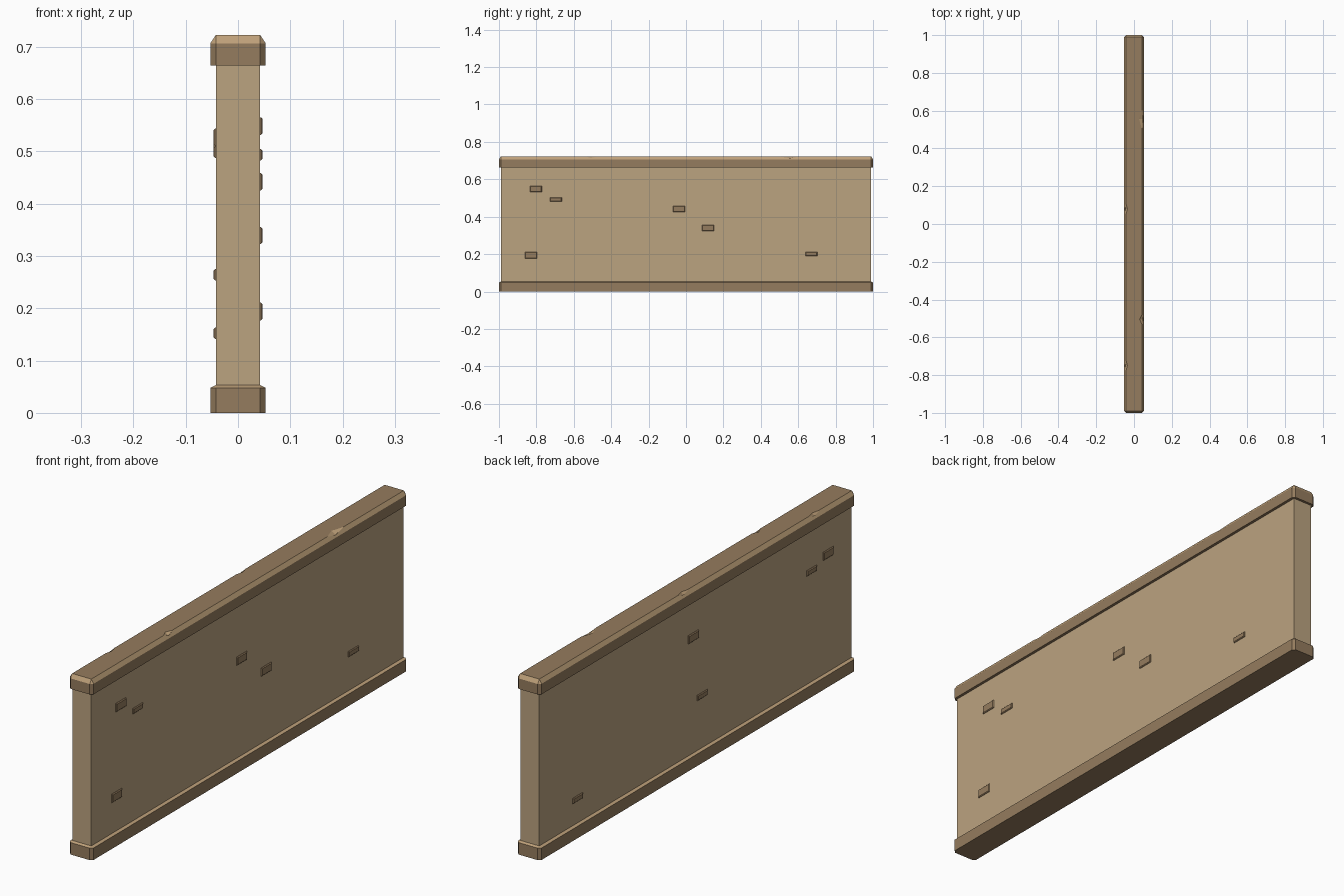
import bpy, bmesh

if "Cube" in bpy.data.objects:
    bpy.data.objects.remove(bpy.data.objects["Cube"])


def linear(c):
    c /= 255
    return c / 12.92 if c < 0.04045 else ((c + 0.055) / 1.055) ** 2.4


def material(name, rgb):
    m = bpy.data.materials.new(name)
    m.diffuse_color = [linear(c) for c in rgb] + [1]
    m.use_nodes = True
    m.node_tree.nodes["Principled BSDF"].inputs["Base Color"].default_value = m.diffuse_color
    return m


PLASTER = material("tan plaster", (187, 163, 128))
STONE = material("brown stone", (149, 124, 94))
EDGE = material("worn light edge", (190, 160, 121))


def hull(name, points, mats):
    """Flat-faced convex solid from points."""
    bm = bmesh.new()
    for p in points:
        bm.verts.new(p)
    bmesh.ops.convex_hull(bm, input=bm.verts[:])
    bmesh.ops.dissolve_limit(bm, angle_limit=0.01, verts=bm.verts[:], edges=bm.edges[:])
    bmesh.ops.recalc_face_normals(bm, faces=bm.faces[:])
    me = bpy.data.meshes.new(name)
    bm.to_mesh(me)
    bm.free()
    for m in mats:
        me.materials.append(m)
    ob = bpy.data.objects.new(name, me)
    bpy.context.collection.objects.link(ob)
    return ob


def rect(x, y, z):
    return [(sx * x, sy * y, z) for sx in (-1, 1) for sy in (-1, 1)]


def trim(name, z0, z1, z2):
    """Bar with clipped corners and a chamfered top."""
    pts = rect(HX - B, 0.99, z2)
    for z in (z0, z1):
        pts += rect(HX, 1 - B, z) + rect(HX - B, 1, z)
    return hull(name, pts, [STONE, EDGE])


def paint_edges(ob):
    """Sloped upward faces get the worn edge colour."""
    for p in ob.data.polygons:
        p.material_index = 1 if 0.1 < p.normal.z < 0.98 else 0


HX, B = 0.053, 0.0105

# main wall slab
hull("wall_panel", rect(0.042, 0.99, 0.03) + rect(0.042, 0.99, 0.69), [PLASTER])

# base and cap
base = trim("base_trim", 0, 0.048, 0.053)
cap = trim("cap_trim", 0.664, 0.706, 0.722)

# chips knocked out of the cap's upper edges: side, y, half width, half length
for side, y, wx, wy in [(1, 0.555, 0.018, 0.055), (1, -0.505, 0.014, 0.03),
                        (-1, 0.08, 0.009, 0.035), (-1, -0.75, 0.009, 0.035)]:
    x, z = side * 0.044, 0.722
    cutter = hull("chip_cutter", [(x - wx, y, z), (x + wx, y, z), (x, y - wy, z), (x, y + wy, z),
                                  (x, y, z - 0.011), (x, y, z + 0.011)], [EDGE])
    mod = cap.modifiers.new("chip", 'BOOLEAN')
    mod.operation, mod.solver, mod.object = 'DIFFERENCE', 'EXACT', cutter
    bpy.context.view_layer.objects.active = cap
    bpy.ops.object.modifier_apply(modifier="chip")
    bpy.data.objects.remove(cutter)
paint_edges(base)
paint_edges(cap)

# small exposed bricks: side, y, z, height
BRICKS = [(1, -0.803, 0.548, 0.034), (1, -0.696, 0.493, 0.022), (1, -0.038, 0.442, 0.033),
          (1, 0.117, 0.339, 0.033), (1, -0.829, 0.194, 0.034), (1, 0.67, 0.2, 0.022),
          (-1, -0.84, 0.527, 0.033), (-1, -0.734, 0.498, 0.022), (-1, 0.014, 0.519, 0.033),
          (-1, -0.042, 0.264, 0.022), (-1, 0.748, 0.152, 0.022)]
for side, y, z, h in BRICKS:
    pts = []
    for x, inset in ((0.04, 0), (0.0435, 0), (0.0465, 0.003)):
        pts += [(side * x, y + a * (0.032 - inset), z + b * (h / 2 - inset))
                for a in (-1, 1) for b in (-1, 1)]
    hull("exposed_brick", pts, [STONE])
